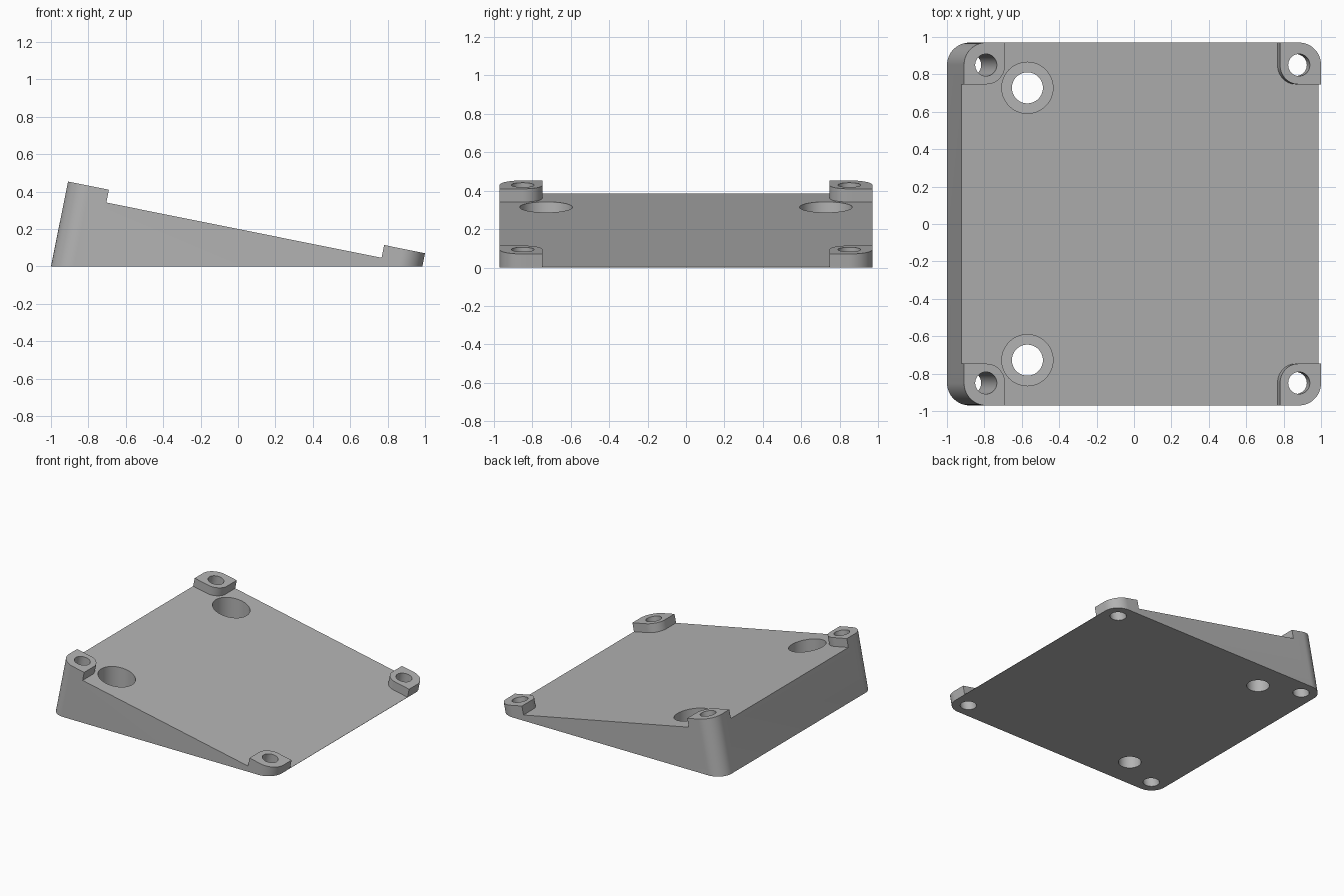
import bpy, bmesh, math
from mathutils import Matrix, Vector

cube = bpy.data.objects.get("Cube")
if cube:
    bpy.data.objects.remove(cube, do_unlink=True)

TILT = math.atan(0.2007)      # slope of the deck
LENGTH, HALF = 1.947, 0.97    # deck length along the slope, half width
PAD, PAD_H = 0.223, 0.0716    # corner pad size and height
R = 0.12                      # outer corner radius, also bolt hole inset
R_IN = 0.10                   # rounding of the pads' inner corners
# Sloped frame: origin at the low edge, x down the slope, z normal to the deck
FRAME = Matrix.Translation((0.986, 0, 0)) @ Matrix.Rotation(TILT, 4, 'Y')
MID = -LENGTH / 2

grey = bpy.data.materials.new("grey plastic")
grey.use_nodes = True
grey.diffuse_color = (0.45, 0.45, 0.45, 1)
grey.node_tree.nodes["Principled BSDF"].inputs["Base Color"].default_value = (0.45, 0.45, 0.45, 1)


def arc(cx, cy, r, start, sweep, steps=16):
    return [(cx + r * math.cos(start + sweep * i / steps),
             cy + r * math.sin(start + sweep * i / steps)) for i in range(steps + 1)]


def prism(name, outline, low, high, matrix, floor=False):
    """Extrude an outline, place it, and optionally trim it at the ground."""
    bm = bmesh.new()
    face = bm.faces.new([bm.verts.new((x, y, low)) for x, y in outline])
    top = bmesh.ops.extrude_face_region(bm, geom=[face])["geom"]
    bmesh.ops.translate(bm, vec=(0, 0, high - low),
                        verts=[v for v in top if isinstance(v, bmesh.types.BMVert)])
    bm.transform(matrix)
    if floor:
        cut = bmesh.ops.bisect_plane(bm, geom=bm.verts[:] + bm.edges[:] + bm.faces[:],
                                     plane_co=Vector(), plane_no=Vector((0, 0, 1)),
                                     clear_inner=True)["geom_cut"]
        bmesh.ops.holes_fill(bm, edges=[e for e in cut if isinstance(e, bmesh.types.BMEdge)])
    bmesh.ops.recalc_face_normals(bm, faces=bm.faces[:])
    mesh = bpy.data.meshes.new(name)
    bm.to_mesh(mesh)
    bm.free()
    mesh.materials.append(grey)
    obj = bpy.data.objects.new(name, mesh)
    bpy.context.collection.objects.link(obj)
    return obj


# Wedge block with rounded corners, up to the pad tops
corners = [(1, 1), (-1, 1), (-1, -1), (1, -1)]
outline = []
for i, (sx, sy) in enumerate(corners):
    outline += arc(MID + sx * (LENGTH / 2 - R), sy * (HALF - R), R, i * math.pi / 2, math.pi / 2)
base = prism("wedge_base", outline, -0.5, PAD_H, FRAME, floor=True)

# Cross-shaped cutter lowers the deck and leaves the four corner pads
cross = []
for i, (sx, sy) in enumerate(corners):
    ex, ey = LENGTH / 2 - PAD, HALF - PAD
    bend = arc(MID + sx * (ex + R_IN), sy * (ey + R_IN), R_IN,
               (i + 1.5) * math.pi / 2, -math.pi / 2)
    far_x, far_y = MID + sx * (LENGTH / 2 + 0.2), sy * (HALF + 0.2)
    wall_x, wall_y = (far_x, sy * ey), (MID + sx * ex, far_y)
    centre = (MID + sx * (ex + R_IN), sy * (ey + R_IN))
    bend = arc(*centre, R_IN, (i + 3) * math.pi / 2, -math.pi / 2)
    cross += [wall_x] + bend + [wall_y] if i % 2 == 0 else [wall_y] + bend + [wall_x]
cutters = [prism("deck_cutter", cross, 0.002, 0.4, FRAME)]


def drill(name, x, y, r, low, high, matrix):
    cutters.append(prism(name, arc(x, y, r, 0, math.tau, 48)[:-1], low, high, matrix))


# Bolt holes square to the deck, through each pad
for sx, sy in corners:
    drill("bolt_hole", MID + sx * (LENGTH / 2 - R), sy * (HALF - R), 0.059, -0.7, 0.4, FRAME)

# Vertical mounting holes with counterbores
for side in (-1, 1):
    drill("mount_hole", -0.57, side * 0.728, 0.083, -0.2, 0.8, Matrix())
    drill("counterbore", -0.57, side * 0.728, 0.137, 0.1, 0.8, Matrix())

bpy.ops.object.select_all(action='DESELECT')
bpy.context.view_layer.objects.active = base
base.select_set(True)
for cutter in cutters:
    mod = base.modifiers.new("cut", 'BOOLEAN')
    mod.operation, mod.solver, mod.object = 'DIFFERENCE', 'EXACT', cutter
    bpy.ops.object.modifier_apply(modifier=mod.name)
    bpy.data.objects.remove(cutter, do_unlink=True)
bpy.ops.object.shade_smooth_by_angle(angle=math.radians(30))
